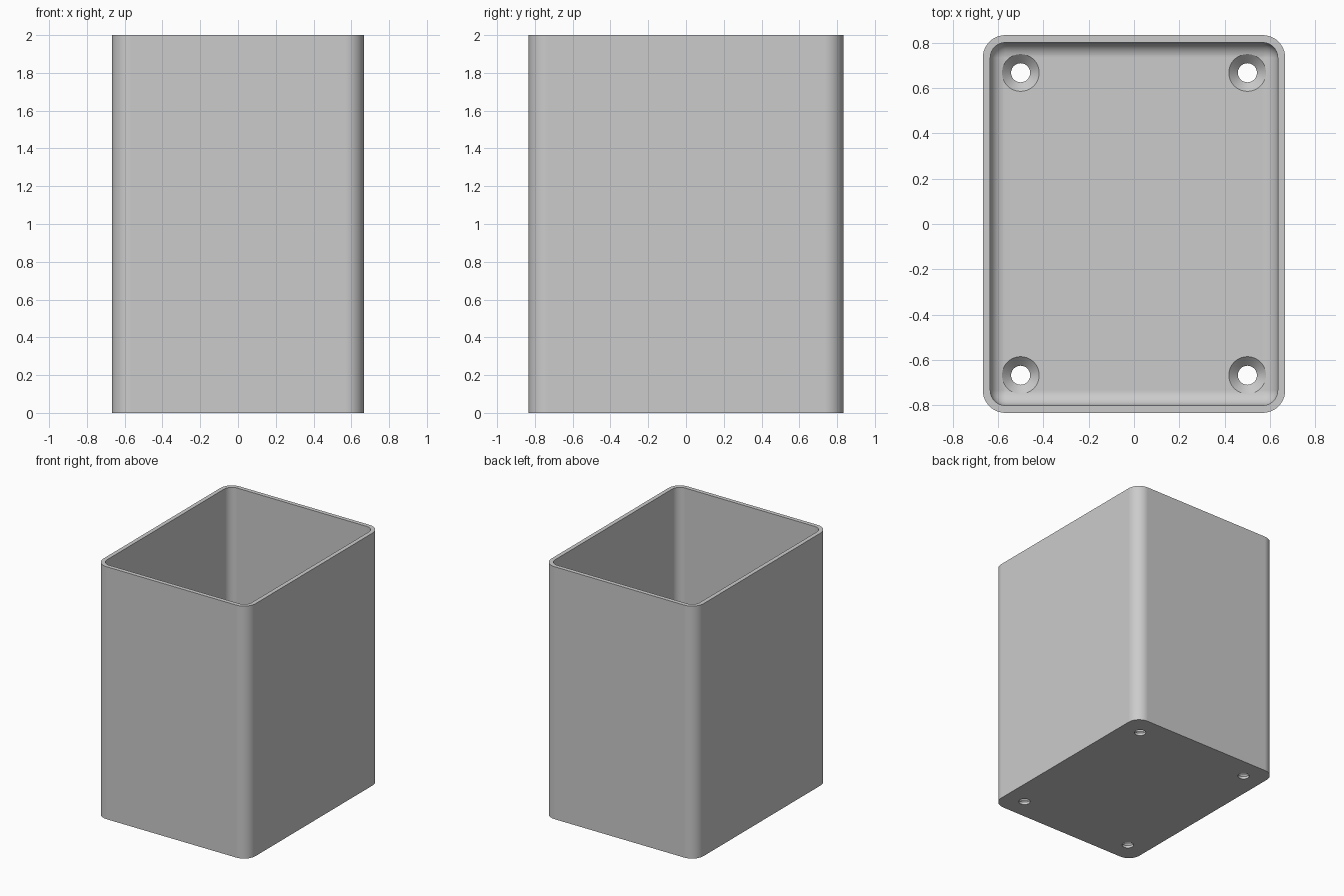
import bpy
import bmesh
from math import cos, sin, pi, radians

old = bpy.data.objects.get("Cube")
if old:
    bpy.data.objects.remove(old, do_unlink=True)

HALF_X, HALF_Y, HEIGHT = 0.667, 0.833, 2.0
WALL, FLOOR = 0.033, 0.06
CORNER = 0.1
FILLET = CORNER - WALL
STEPS = 10

grey = bpy.data.materials.new("Plain grey")
grey.use_nodes = True
colour = (0.6, 0.6, 0.6, 1)
grey.diffuse_color = colour
grey.node_tree.nodes["Principled BSDF"].inputs["Base Color"].default_value = colour


def rounded_rect(inset, z):
    """Rounded rectangle ring, inset from the outer wall."""
    radius = max(CORNER - inset, 0.0)
    cx, cy = HALF_X - inset - radius, HALF_Y - inset - radius
    ring = []
    for quarter, (sx, sy) in enumerate([(1, 1), (-1, 1), (-1, -1), (1, -1)]):
        for i in range(STEPS + 1):
            a = (quarter + i / STEPS) * pi / 2
            ring.append((sx * cx + radius * cos(a), sy * cy + radius * sin(a), z))
    return ring


def circle(cx, cy, radius, z, sides=48):
    return [(cx + radius * cos(2 * pi * i / sides),
             cy + radius * sin(2 * pi * i / sides), z) for i in range(sides)]


def loft(name, rings):
    """Closed solid through a series of rings, capped at both ends."""
    bm = bmesh.new()
    loops = [[bm.verts.new(p) for p in ring] for ring in rings]
    for low, high in zip(loops, loops[1:]):
        n = len(low)
        for i in range(n):
            j = (i + 1) % n
            bm.faces.new((low[i], low[j], high[j], high[i]))
    bm.faces.new(loops[0][::-1])
    bm.faces.new(loops[-1])
    bmesh.ops.remove_doubles(bm, verts=bm.verts, dist=0.0005)
    bmesh.ops.recalc_face_normals(bm, faces=bm.faces)
    mesh = bpy.data.meshes.new(name)
    bm.to_mesh(mesh)
    bm.free()
    mesh.materials.append(grey)
    obj = bpy.data.objects.new(name, mesh)
    bpy.context.collection.objects.link(obj)
    return obj


# Open box: outer wall, rim, inner wall, rounded inner floor edge
rings = [rounded_rect(0, 0), rounded_rect(0, HEIGHT), rounded_rect(WALL, HEIGHT)]
for i in range(STEPS + 1):
    a = i / STEPS * pi / 2
    rings.append(rounded_rect(WALL + FILLET * (1 - cos(a)),
                              FLOOR + FILLET * (1 - sin(a))))
box = loft("open_box", rings)

bpy.ops.object.select_all(action="DESELECT")
bpy.context.view_layer.objects.active = box
box.select_set(True)

# Countersunk screw holes in the four floor corners
for sx in (-1, 1):
    for sy in (-1, 1):
        x, y = sx * 0.5, sy * 0.667
        cutter = loft("hole_cutter", [circle(x, y, r, z) for r, z in (
            (0.042, -0.05), (0.042, FLOOR - 0.04), (0.082, FLOOR), (0.082, 0.14))])
        cutter.hide_render = True
        mod = box.modifiers.new("screw_hole", "BOOLEAN")
        mod.operation = "DIFFERENCE"
        mod.solver = "EXACT"
        mod.object = cutter
        bpy.ops.object.modifier_apply(modifier=mod.name)
        bpy.data.objects.remove(cutter, do_unlink=True)

# Smooth rounded corners with flat walls and crisp rims
bpy.ops.object.shade_smooth_by_angle(angle=radians(30))
weighted = box.modifiers.new("flat_walls", "WEIGHTED_NORMAL")
weighted.keep_sharp = True
